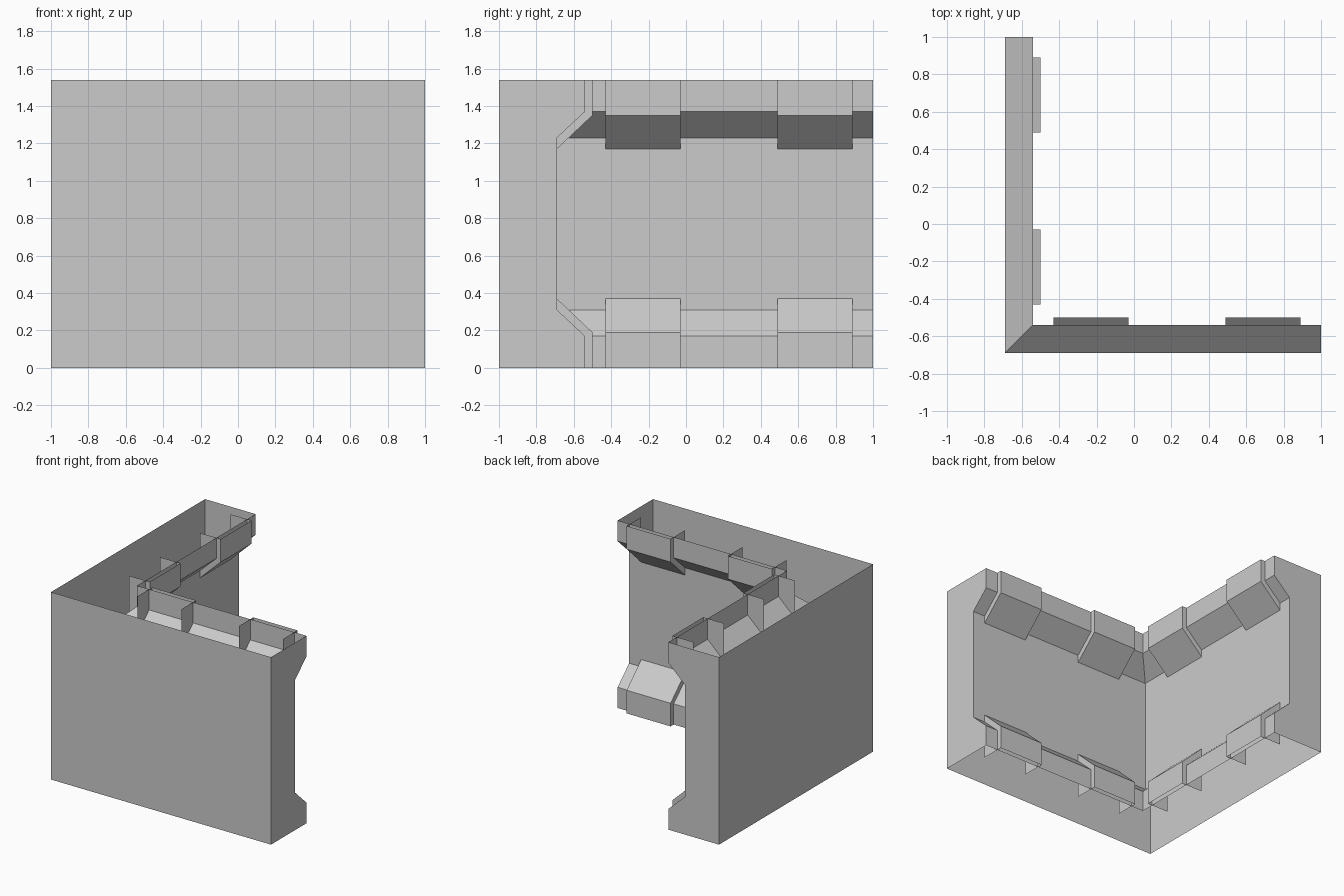
import bpy, bmesh

if "Cube" in bpy.data.objects:
    bpy.data.objects.remove(bpy.data.objects["Cube"])

H = 1.54
# inner face profiles: (offset from origin side, height)
TRIM = [(-0.54, 0), (-0.54, 0.17), (-0.69, 0.31), (-0.69, 1.23), (-0.54, 1.37), (-0.54, H)]
SPANS = [(-0.43, -0.03), (0.49, 0.89)]


def finish(bm, name):
    me = bpy.data.meshes.new(name)
    bm.to_mesh(me)
    bm.free()
    ob = bpy.data.objects.new(name, me)
    bpy.context.collection.objects.link(ob)
    return ob


def face(bm, pts, flip=False):
    vs = [bm.verts.new(p) for p in pts]
    bm.faces.new(vs[::-1] if flip else vs)


def place(left, along, depth, z):
    """The left wall is the front wall with x and y swapped."""
    return (depth, along, z) if left else (along, depth, z)


# corner wall: hollow shell, open at the top and bottom, mitred at the corner
bm = bmesh.new()
for left in (False, True):
    # outer face
    face(bm, [place(left, a, -1, z) for a, z in ((-1, 0), (1, 0), (1, H), (-1, H))], left)
    # inner face strips
    for (d0, z0), (d1, z1) in zip(TRIM, TRIM[1:]):
        face(bm, [place(left, 1, d0, z0), place(left, d0, d0, z0),
                  place(left, d1, d1, z1), place(left, 1, d1, z1)], left)
    # end cap
    face(bm, [place(left, 1, d, z) for d, z in [(-1, 0)] + TRIM + [(-1, H)]], left)
bmesh.ops.remove_doubles(bm, verts=bm.verts, dist=1e-5)
finish(bm, "corner_wall")


# raised trim blocks, open at the back and at the outer end
def trim_block(name, left, a0, a1, top):
    prof = [(-0.5, 0), (-0.5, 0.19), (-0.69, 0.37), (-0.69, 0)]
    if top:
        prof = [(d, H - z) for d, z in prof]
    flip = left != top
    bm = bmesh.new()
    for (d0, z0), (d1, z1) in zip(prof[:2], prof[1:3]):
        face(bm, [place(left, a1, d0, z0), place(left, a0, d0, z0),
                  place(left, a0, d1, z1), place(left, a1, d1, z1)], flip)
    face(bm, [place(left, a1, d, z) for d, z in prof], flip)
    face(bm, [place(left, a0, d, z) for d, z in prof], not flip)
    bmesh.ops.remove_doubles(bm, verts=bm.verts, dist=1e-5)
    finish(bm, name)


for left in (False, True):
    for i, (a0, a1) in enumerate(SPANS):
        for top in (False, True):
            name = f"{'left' if left else 'front'}_{'upper' if top else 'lower'}_trim_block_{i + 1}"
            trim_block(name, left, a0, a1, top)
